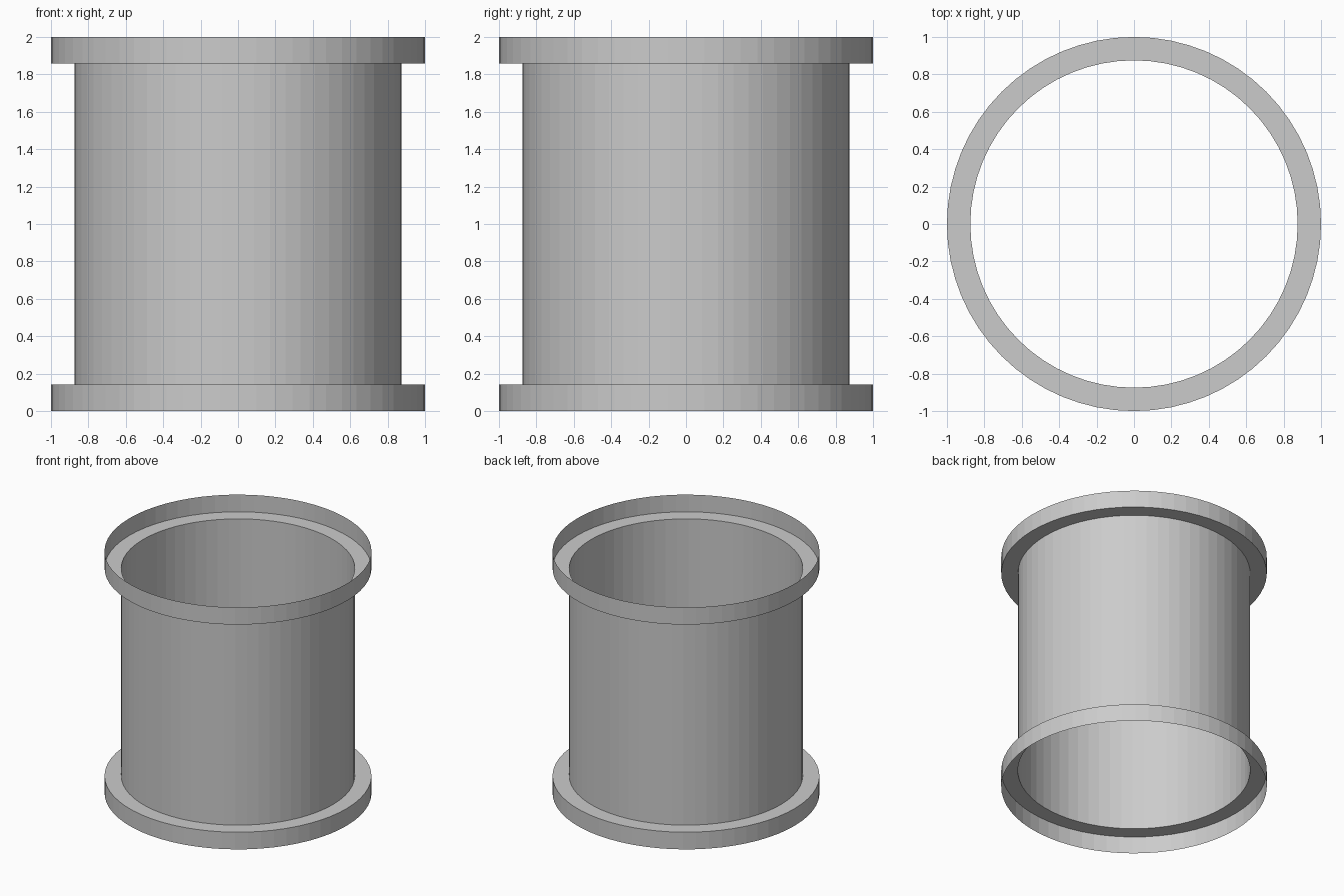
import bpy, bmesh, math

if "Cube" in bpy.data.objects:
    bpy.data.objects.remove(bpy.data.objects["Cube"])

SIDES = 64
FLANGE_R, TUBE_R = 1.0, 0.875
LOW, HIGH, TOP = 0.142, 1.858, 2.0

grey = bpy.data.materials.new("plain grey")
grey.diffuse_color = (0.6, 0.6, 0.6, 1)
grey.use_nodes = True
grey.node_tree.nodes["Principled BSDF"].inputs["Base Color"].default_value = grey.diffuse_color

# Open thin-walled spool: rim, recessed ledge, tube, ledge, rim
profile = [(FLANGE_R, 0), (FLANGE_R, LOW), (TUBE_R, LOW),
           (TUBE_R, HIGH), (FLANGE_R, HIGH), (FLANGE_R, TOP)]

bm = bmesh.new()
rings = []
for r, z in profile:
    rings.append([bm.verts.new((r * math.cos(math.tau * i / SIDES),
                                r * math.sin(math.tau * i / SIDES), z))
                  for i in range(SIDES)])
for a, b in zip(rings, rings[1:]):
    for i in range(SIDES):
        j = (i + 1) % SIDES
        bm.faces.new((a[i], a[j], b[j], b[i]))

mesh = bpy.data.meshes.new("flanged_tube")
bm.to_mesh(mesh)
bm.free()
mesh.materials.append(grey)
tube = bpy.data.objects.new("flanged_tube", mesh)
bpy.context.collection.objects.link(tube)
